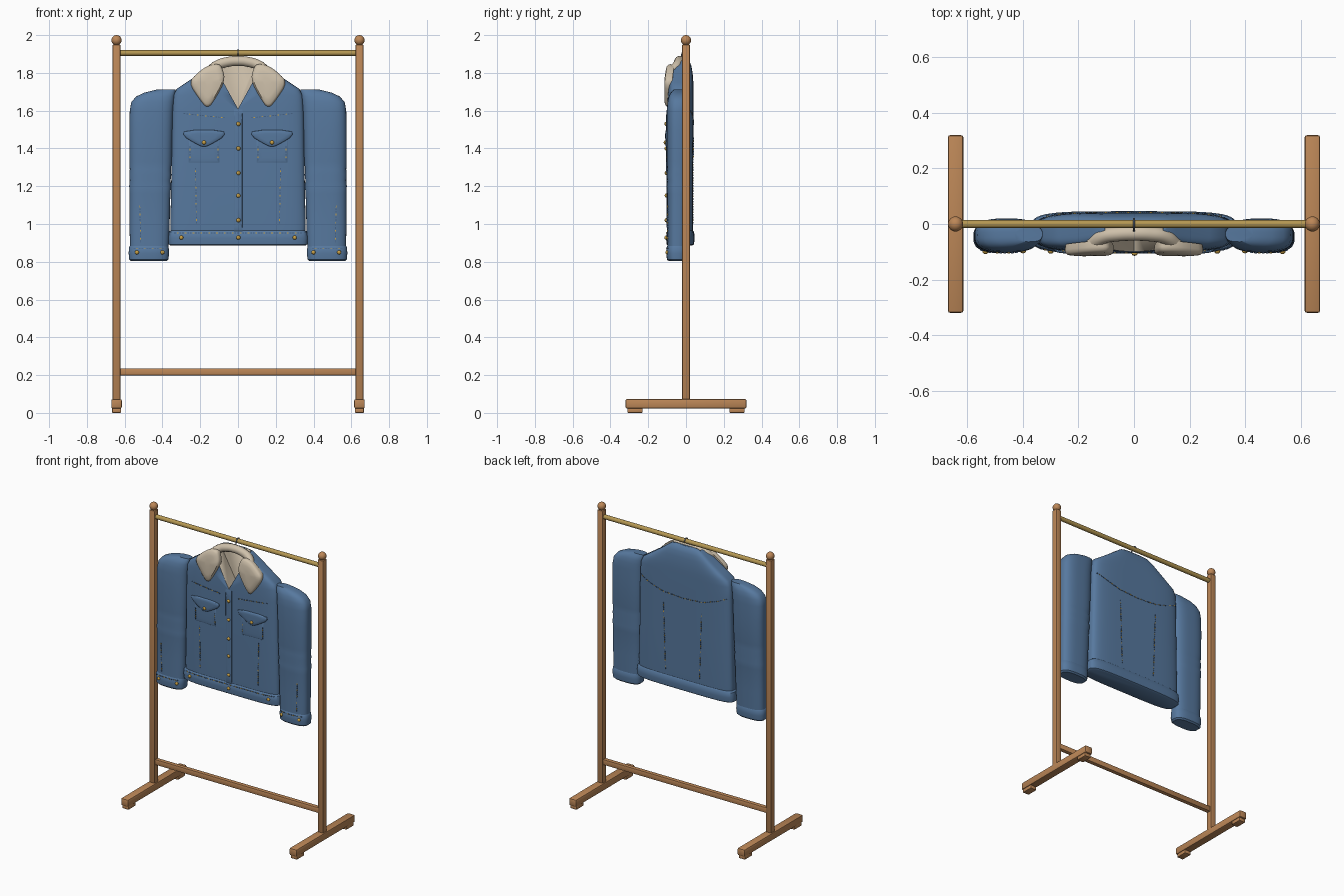
import bpy, bmesh, math
from mathutils import Vector, Matrix

if "Cube" in bpy.data.objects:
    bpy.data.objects.remove(bpy.data.objects["Cube"])


def material(name, rgb):
    m = bpy.data.materials.new(name)
    m.diffuse_color = (*rgb, 1)
    m.use_nodes = True
    m.node_tree.nodes["Principled BSDF"].inputs["Base Color"].default_value = m.diffuse_color
    return m


WOOD = material("warm wood", (0.50, 0.24, 0.095))
BRASS = material("brass rail", (0.46, 0.31, 0.085))
DENIM = material("blue denim", (0.095, 0.19, 0.345))
SEAM = material("dark denim seam", (0.06, 0.12, 0.23))
FLEECE = material("cream fleece", (0.62, 0.53, 0.405))
GOLD = material("gold stitching", (0.60, 0.36, 0.06))
STEEL = material("hook steel", (0.16, 0.19, 0.24))


def finish(bm, name, *mats, angle=40):
    bmesh.ops.recalc_face_normals(bm, faces=bm.faces)
    me = bpy.data.meshes.new(name)
    bm.to_mesh(me)
    bm.free()
    for m in mats:
        me.materials.append(m)
    me.shade_smooth()
    me.set_sharp_from_angle(angle=math.radians(angle))
    ob = bpy.data.objects.new(name, me)
    bpy.context.collection.objects.link(ob)
    return ob


def box(name, center, size, mat, bevel=0.005):
    bm = bmesh.new()
    bmesh.ops.create_cube(bm, size=1, matrix=Matrix.LocRotScale(center, None, size))
    if bevel:
        bmesh.ops.bevel(bm, geom=bm.edges[:], offset=bevel, segments=2, affect='EDGES', profile=0.5)
    return finish(bm, name, mat)


def tube(name, pts, r, mat, cyclic=False, res=4):
    cu = bpy.data.curves.new(name, 'CURVE')
    cu.dimensions = '3D'
    cu.bevel_depth, cu.bevel_resolution, cu.use_fill_caps = r, res, True
    sp = cu.splines.new('BEZIER')
    sp.bezier_points.add(len(pts) - 1)
    for bp, p in zip(sp.bezier_points, pts):
        bp.co = p
        bp.handle_left_type = bp.handle_right_type = 'AUTO'
    sp.use_cyclic_u = cyclic
    cu.materials.append(mat)
    ob = bpy.data.objects.new(name, cu)
    bpy.context.collection.objects.link(ob)
    return ob


def loft(name, secs, e, mats, n=64):
    """Stack superellipse rings; each section is z, cx, hx, cy, hy."""
    bm = bmesh.new()
    rings = []
    for z, cx, hx, cy, hy in secs:
        ring = []
        for i in range(n):
            t = 2 * math.pi * i / n
            c, s = math.cos(t), math.sin(t)
            ring.append(bm.verts.new((cx + hx * math.copysign(abs(c) ** (2 / e), c),
                                      cy + hy * math.copysign(abs(s) ** (2 / e), s), z)))
        rings.append(ring)
    for a, b in zip(rings, rings[1:]):
        for i in range(n):
            bm.faces.new((a[i], a[(i + 1) % n], b[(i + 1) % n], b[i]))
    bm.faces.new(rings[0])
    bm.faces.new(rings[-1])
    return finish(bm, name, *mats)


def surface_y(secs, e, x, z, side):
    """Depth of a lofted shell at x, z; side -1 is front, 1 is back."""
    a, b = secs[0], secs[-1]
    for p, q in zip(secs, secs[1:]):
        if p[0] <= z <= q[0]:
            a, b = p, q
    k = min(max((z - a[0]) / max(b[0] - a[0], 1e-6), 0), 1)
    cx, hx, cy, hy = (a[i] + (b[i] - a[i]) * k for i in range(1, 5))
    u = min(abs((x - cx) / hx), 0.98)
    return cy + side * hy * (1 - u ** e) ** (1 / e)


# Clothes rack
for s, tag in ((-1, "left"), (1, "right")):
    x = 0.643 * s
    box(tag + "_post", (x, 0, 1.01), (0.042, 0.042, 1.88), WOOD)
    box(tag + "_foot", (x, 0, 0.048), (0.056, 0.64, 0.05), WOOD, 0.008)
    for y in (-0.27, 0.27):
        box(tag + "_foot_pad", (x, y, 0.013), (0.048, 0.08, 0.026), WOOD)
    bm = bmesh.new()
    bmesh.ops.create_uvsphere(bm, u_segments=24, v_segments=14, radius=0.027,
                              matrix=Matrix.Translation((x, 0, 1.973)))
    finish(bm, tag + "_finial", WOOD)
box("lower_rail", (0, 0, 0.217), (1.25, 0.03, 0.038), WOOD)
bm = bmesh.new()
bmesh.ops.create_cone(bm, cap_ends=True, segments=24, radius1=0.015, radius2=0.015, depth=1.25,
                      matrix=Matrix.Translation((0, 0, 1.905)) @ Matrix.Rotation(math.pi / 2, 4, 'Y'))
finish(bm, "hanging_rail", BRASS)
tube("hanger_hook", [(0, -0.02, 1.84), (0, -0.02, 1.905), (0, 0, 1.924), (0, 0.02, 1.908)], 0.0035, STEEL)

# Jacket body
TE = 4.5
TORSO = [(0.93, 0, 0.355, -0.030, 0.066), (1.0, 0, 0.358, -0.030, 0.068), (1.3, 0, 0.352, -0.030, 0.068),
         (1.6, 0, 0.348, -0.030, 0.070), (1.68, 0, 0.342, -0.029, 0.069), (1.715, 0, 0.325, -0.028, 0.068),
         (1.75, 0, 0.272, -0.027, 0.066), (1.80, 0, 0.200, -0.025, 0.060), (1.835, 0, 0.152, -0.022, 0.051),
         (1.86, 0, 0.118, -0.018, 0.037), (1.872, 0, 0.085, -0.015, 0.020)]
torso = loft("jacket_body", TORSO, TE, (DENIM, FLEECE), 96)
# Open neck with fleece lining
bm = bmesh.new()
vs = [bm.verts.new((x, -0.2, z)) for x, z in ((0, 1.61), (0.105, 1.80), (0.105, 1.95), (-0.105, 1.95), (-0.105, 1.80))]
out = bmesh.ops.extrude_face_region(bm, geom=[bm.faces.new(vs)])
bmesh.ops.translate(bm, vec=(0, 0.195, 0), verts=[v for v in out["geom"] if isinstance(v, bmesh.types.BMVert)])
for f in bm.faces:
    f.material_index = 1
cutter = finish(bm, "neck_cutter", DENIM, FLEECE)
cutter.hide_render = True
mod = torso.modifiers.new("neck", 'BOOLEAN')
mod.object, mod.operation, mod.solver = cutter, 'DIFFERENCE', 'EXACT'
bpy.context.view_layer.objects.active = torso
bpy.ops.object.modifier_apply(modifier="neck")
bpy.data.objects.remove(cutter)
BAND = [(0.885, 0, 0.355, -0.030, 0.062), (0.892, 0, 0.367, -0.030, 0.072), (0.925, 0, 0.371, -0.030, 0.076),
        (0.957, 0, 0.367, -0.030, 0.073), (0.966, 0, 0.356, -0.030, 0.066)]
loft("waistband", BAND, TE, (DENIM,), 96)

# Sleeves and cuffs
SE = 2.8
SLEEVE = [(0.86, 0.470, 0.102, -0.046, 0.052), (1.0, 0.468, 0.106, -0.045, 0.054),
          (1.16, 0.466, 0.108, -0.044, 0.056), (1.20, 0.465, 0.111, -0.043, 0.060), (1.23, 0.465, 0.108, -0.043, 0.056),
          (1.26, 0.464, 0.111, -0.043, 0.060), (1.29, 0.464, 0.109, -0.043, 0.056), (1.33, 0.463, 0.112, -0.042, 0.060),
          (1.5, 0.461, 0.114, -0.041, 0.061), (1.60, 0.458, 0.115, -0.041, 0.061), (1.645, 0.452, 0.113, -0.040, 0.058),
          (1.675, 0.437, 0.102, -0.039, 0.052), (1.695, 0.415, 0.083, -0.038, 0.043), (1.712, 0.380, 0.050, -0.036, 0.028)]
CUFF = [(0.803, 0.472, 0.094, -0.047, 0.044), (0.812, 0.472, 0.104, -0.047, 0.054), (0.845, 0.472, 0.107, -0.047, 0.058),
        (0.876, 0.472, 0.105, -0.047, 0.056), (0.886, 0.471, 0.100, -0.047, 0.050)]
flip = lambda secs: [(z, -cx, hx, cy, hy) for z, cx, hx, cy, hy in secs]
for tag, f in (("right", lambda q: q), ("left", flip)):
    loft(tag + "_sleeve", f(SLEEVE), SE, (DENIM,))
    loft(tag + "_cuff", f(CUFF), SE, (DENIM,))


def puff(name, outline, thick, mat, base, rounds=2):
    """Padded panel: outline in x, z, domed outward from the depth given by base(x, z)."""
    pts = [Vector(p) for p in outline]
    for _ in range(rounds):
        pts = [a.lerp(b, k) for a, b in zip(pts, pts[1:] + pts[:1]) for k in (0.25, 0.75)]
    mid = sum(pts, Vector((0, 0))) / len(pts)
    bm = bmesh.new()
    prev = None
    for s, h in ((0.96, -0.012), (1, 0.3 * thick), (0.97, 0.65 * thick), (0.88, 0.9 * thick), (0.6, thick), (0.25, thick)):
        ring = []
        for p in pts:
            q = mid.lerp(p, s)
            ring.append(bm.verts.new((q.x, base(q.x, q.y) - h, q.y)))
        if prev:
            for i in range(len(ring)):
                j = (i + 1) % len(ring)
                bm.faces.new((prev[i], prev[j], ring[j], ring[i]))
        else:
            bm.faces.new(ring)
        prev = ring
    bm.faces.new(prev)
    return finish(bm, name, mat)


def front(x, z):
    return surface_y(TORSO, TE, x, z, -1)


# Collar, placket and pockets
LEAF = [(0.10, 1.85), (0.16, 1.84), (0.215, 1.80), (0.262, 1.75), (0.205, 1.66), (0.160, 1.605), (0.115, 1.67),
        (0.068, 1.76), (0.08, 1.82)]
FLAP = [(0.075, 1.497), (0.285, 1.497), (0.29, 1.465), (0.225, 1.425), (0.18, 1.405), (0.135, 1.425), (0.07, 1.465)]
POCKET = [(0.098, 1.45), (0.262, 1.45), (0.262, 1.325), (0.098, 1.325)]
for s, tag in ((-1, "left"), (1, "right")):
    m = lambda pts: [(x * s, z) for x, z in pts]
    puff(tag + "_collar_leaf", m(LEAF), 0.03, FLEECE, lambda x, z: -0.085 + 0.14 * max(z - 1.76, 0))
    puff(tag + "_pocket", m(POCKET), 0.004, DENIM, front, 0)
    puff(tag + "_pocket_flap", m(FLAP), 0.011, DENIM, front, 1)
puff("button_placket", [(-0.022, 1.605), (0.024, 1.605), (0.024, 0.96), (-0.022, 0.96)], 0.006, DENIM, front, 0)
tube("collar_roll", [(-0.15, -0.072, 1.805), (-0.11, -0.045, 1.84), (-0.055, -0.036, 1.858), (0, -0.034, 1.863),
                     (0.055, -0.036, 1.858), (0.11, -0.045, 1.84), (0.15, -0.072, 1.805)], 0.027, FLEECE)

# Metal buttons
spots = [(0.002, z, front(0, z) - 0.006) for z in (1.53, 1.40, 1.27, 1.15, 1.02)]
spots += [(s * 0.18, 1.432, front(0.18, 1.432) - 0.011) for s in (-1, 1)]
spots += [(x, 0.928, surface_y(BAND, TE, x, 0.928, -1)) for x in (-0.3, 0.002, 0.3)]
spots += [(s * x, 0.85, surface_y(CUFF, SE, x, 0.85, -1)) for s in (-1, 1) for x in (0.40, 0.535)]
bm = bmesh.new()
for x, z, y in spots:
    bmesh.ops.create_uvsphere(bm, u_segments=12, v_segments=8, radius=1,
                              matrix=Matrix.LocRotScale((x, y, z), None, (0.011, 0.009, 0.011)))
finish(bm, "buttons", GOLD)


def stitches(name, lines, secs, e, side, lift=0.0):
    """Dashes along x, z polylines, laid on a lofted shell; every third dash is gold."""
    bm = bmesh.new()
    for line in lines:
        for a, b in zip(line, line[1:]):
            a, b = Vector(a), Vector(b)
            n = max(1, round((b - a).length / 0.014))
            ang = math.atan2(b.y - a.y, b.x - a.x)
            for i in range(n):
                p = a.lerp(b, (i + 0.5) / n)
                y = surface_y(secs, e, p.x, p.y, side) + side * lift
                new = bmesh.ops.create_cube(bm, size=1, matrix=Matrix.LocRotScale(
                    (p.x, y, p.y), Matrix.Rotation(-ang, 3, 'Y'), (0.009, 0.006, 0.0045)))
                for f in {f for v in new["verts"] for f in v.link_faces}:
                    f.material_index = 1 if i % 3 == 1 else 0
    finish(bm, name, SEAM, GOLD)


# Stitched seams
both = lambda lines: [[(s * x, z) for x, z in l] for s in (-1, 1) for l in lines]
stitches("front_stitching", both([[(0.065, 1.562), (0.15, 1.57), (0.29, 1.585)], [(0.22, 1.0), (0.225, 1.30)]]), TORSO, TE, -1)
stitches("pocket_stitching", both([[(0.105, 1.415), (0.105, 1.333)], [(0.255, 1.415), (0.255, 1.333)]]), TORSO, TE, -1, 0.004)
stitches("back_stitching", both([[(0, 1.525), (0.15, 1.535), (0.25, 1.565), (0.33, 1.60)], [(0.13, 1.0), (0.145, 1.46)]]), TORSO, TE, 1)
stitches("waistband_stitching", [[(-0.34, 0.952), (0.34, 0.952)]], BAND, TE, -1)
for s, f in ((1, lambda q: q), (-1, flip)):
    tag = "right" if s > 0 else "left"
    stitches(tag + "_sleeve_stitching", [[(s * 0.515, 0.90), (s * 0.52, 1.10)]], f(SLEEVE), SE, -1)
    stitches(tag + "_cuff_stitching", [[(s * 0.39, 0.872), (s * 0.555, 0.872)]], f(CUFF), SE, -1)
